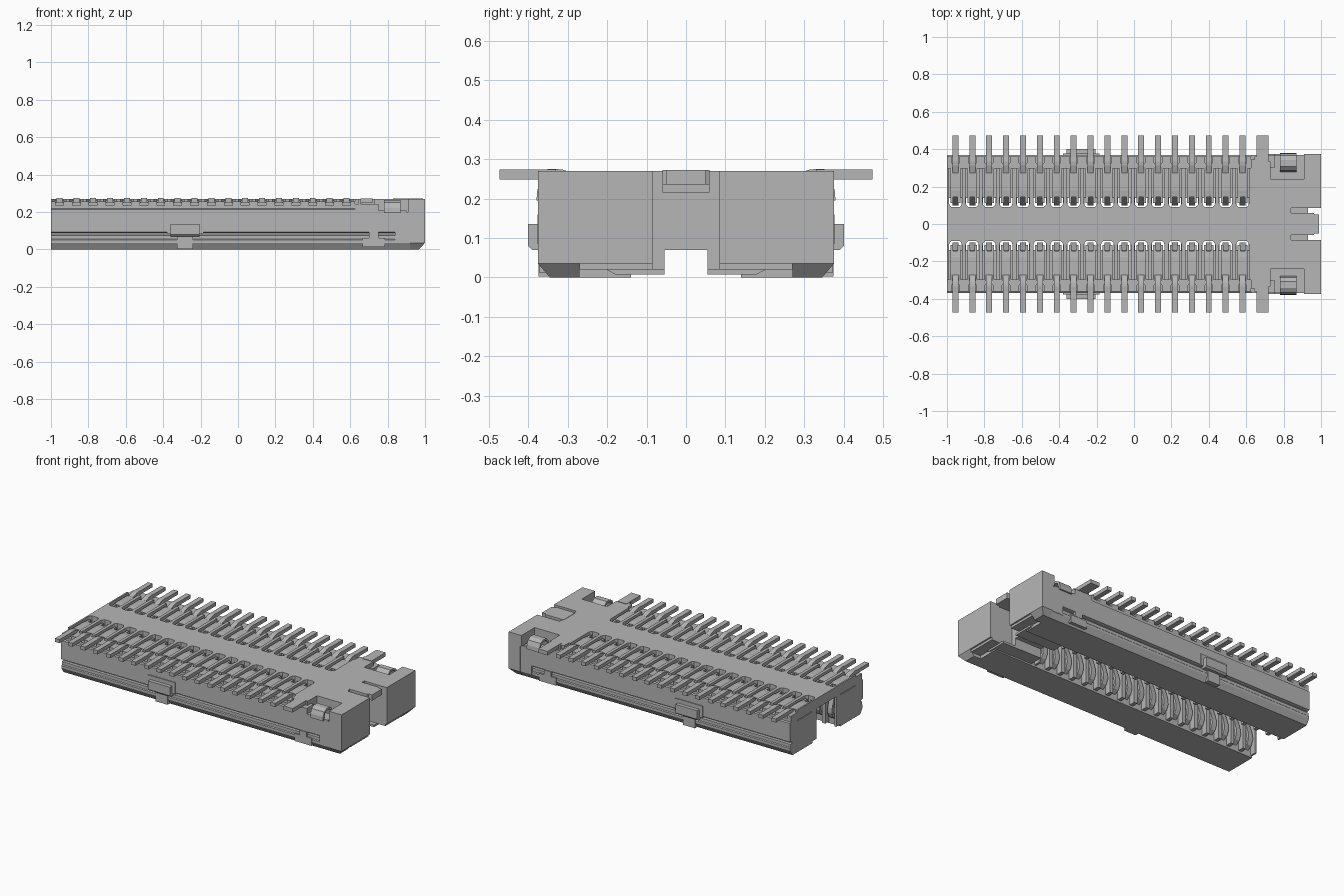
import bpy, bmesh

cube = bpy.data.objects.get("Cube")
if cube:
    bpy.data.objects.remove(cube, do_unlink=True)

GREY = (0.47, 0.47, 0.47, 1)
mat = bpy.data.materials.new("plain_grey")
mat.use_nodes = True
mat.diffuse_color = GREY
bsdf = mat.node_tree.nodes["Principled BSDF"]
bsdf.inputs["Base Color"].default_value = GREY
bsdf.inputs["Roughness"].default_value = 0.6

PITCH, PINS = 0.0903, 18
START = -1.0
PIN_X = START + PITCH / 2


def finish(name, bm, repeat, pair):
    bmesh.ops.recalc_face_normals(bm, faces=bm.faces)
    me = bpy.data.meshes.new(name)
    bm.to_mesh(me)
    bm.free()
    me.materials.append(mat)
    ob = bpy.data.objects.new(name, me)
    bpy.context.collection.objects.link(ob)
    if repeat:
        arr = ob.modifiers.new("row", 'ARRAY')
        arr.count = PINS
        arr.use_relative_offset = False
        arr.use_constant_offset = True
        arr.constant_offset_displace = (PITCH, 0, 0)
    if pair:
        mir = ob.modifiers.new("pair", 'MIRROR')
        mir.use_axis = (False, True, False)
        mir.use_mirror_merge = False
    return ob


def prism(name, pts, axis, a, b, repeat=False, pair=True):
    """Extrude an outline: (y, z) along x, or (x, y) along z."""
    bm = bmesh.new()

    def place(p, t):
        return (t, p[0], p[1]) if axis == 'x' else (p[0], p[1], t)
    low = [bm.verts.new(place(p, a)) for p in pts]
    high = [bm.verts.new(place(p, b)) for p in pts]
    bm.faces.new(low)
    bm.faces.new(high[::-1])
    n = len(pts)
    for i in range(n):
        j = (i + 1) % n
        bm.faces.new((low[i], low[j], high[j], high[i]))
    return finish(name, bm, repeat, pair)


def box(name, x0, x1, y0, y1, z0, z1, repeat=False, pair=True):
    return prism(name, [(x0, y0), (x1, y0), (x1, y1), (x0, y1)], 'z', z0, z1, repeat, pair)


def strip(path, t):
    """Thicken a (y, z) path into a closed ribbon outline."""
    left, right = [], []
    for i, (y, z) in enumerate(path):
        p, q = path[max(i - 1, 0)], path[min(i + 1, len(path) - 1)]
        dy, dz = q[0] - p[0], q[1] - p[1]
        k = t / 2 / (dy * dy + dz * dz) ** 0.5
        left.append((y - dz * k, z + dy * k))
        right.append((y + dz * k, z - dy * k))
    return left + right[::-1]


# Long side walls with bevelled foot and groove
wall = [(0.14, 0), (0.345, 0), (0.368, 0.035), (0.368, 0.05), (0.363, 0.055),
        (0.363, 0.075), (0.35, 0.078), (0.35, 0.088), (0.37, 0.092),
        (0.37, 0.213), (0.362, 0.218), (0.362, 0.235), (0.3, 0.235), (0.3, 0.2), (0.14, 0.2)]
prism("side_wall", wall, 'x', -1, 0.65)
prism("end_side_wall", [p for p in wall if p[1] < 0.2] + [(0.37, 0.2), (0.14, 0.2)],
      'x', 0.65, 0.92)

# Centre roof with a round-ended pocket for every contact
c = START
cell = [(0, 0), (0, 0.3), (0.01, 0.3), (0.01, 0.113), (0.014, 0.1), (0.024, 0.09),
        (PITCH - 0.024, 0.09), (PITCH - 0.014, 0.1), (PITCH - 0.01, 0.113),
        (PITCH - 0.01, 0.3), (PITCH, 0.3), (PITCH, 0)]
prism("pocket_roof", [(c + x, y) for x, y in cell], 'z', 0.205, 0.27, repeat=True)

# Teeth between leads and partitions in the channel
box("lead_tooth_a", c, c + 0.024, 0.298, 0.362, 0.2, 0.256, repeat=True)
box("lead_tooth_b", c + PITCH - 0.024, c + PITCH, 0.298, 0.362, 0.2, 0.256, repeat=True)
box("channel_rib_a", c, c + 0.012, 0.1, 0.145, 0.012, 0.21, repeat=True)
box("channel_rib_b", c + PITCH - 0.012, c + PITCH, 0.1, 0.145, 0.012, 0.21, repeat=True)

# Contacts: solder lead, wide body and curved spring finger
lead = strip([(0.473, 0.262), (0.36, 0.262), (0.335, 0.264), (0.315, 0.262),
              (0.285, 0.252), (0.25, 0.24)], 0.023)
prism("contact_lead", lead, 'x', PIN_X - 0.016, PIN_X + 0.016, repeat=True)
body = strip([(0.3, 0.24), (0.27, 0.25), (0.18, 0.25), (0.145, 0.246)], 0.022)
prism("contact_body", body, 'x', PIN_X - 0.026, PIN_X + 0.026, repeat=True)
box("contact_shoulder", PIN_X - 0.024, PIN_X + 0.024, 0.285, 0.325, 0.2, 0.25, repeat=True)
for side in (-1, 1):
    x = PIN_X + side * 0.019
    box("contact_prong", x - 0.007, x + 0.007, 0.112, 0.15, 0.236, 0.256, repeat=True)
finger = strip([(0.15, 0.235), (0.135, 0.2), (0.12, 0.16), (0.108, 0.12), (0.106, 0.09),
                (0.118, 0.062), (0.145, 0.045)], 0.016)
prism("contact_finger", finger, 'x', PIN_X - 0.016, PIN_X + 0.016, repeat=True)

# End plateau with side pocket and end notch
plateau = [(0.625, 0), (0.625, 0.345), (0.645, 0.345), (0.645, 0.362), (0.655, 0.362),
           (0.655, 0.335), (0.73, 0.335), (0.73, 0.24), (0.91, 0.24),
           (0.91, 0.375), (1, 0.375), (1, 0.085), (0.84, 0.085), (0.84, 0)]
prism("end_plateau", plateau, 'z', 0.2, 0.27)
box("plateau_shelf", 0.625, 0.75, 0.3, 0.37, 0.198, 0.243)

# End wall of the channel with the low slot
prism("channel_end", [(0, 0.07), (0.055, 0.07), (0.055, 0.01), (0.145, 0.01),
                      (0.145, 0.2), (0, 0.2)], 'x', 0.65, 0.84)

# End blocks: bevelled outer corner, raised inner part
box("end_block_upper", 0.84, 1, 0.085, 0.37, 0.035, 0.2)
box("end_block_skin", 0.92, 1, 0.3, 0.375, 0.035, 0.2)
box("end_block_inner_foot", 0.84, 0.99, 0.085, 0.27, 0.02, 0.036)
bm = bmesh.new()
rings = []
for xe, ye, z in ((0.968, 0.345, 0), (1, 0.375, 0.035)):
    rings.append([bm.verts.new((x, y, z)) for x, y in
                  ((0.92, 0.27), (xe, 0.27), (xe, ye), (0.92, ye))])
bm.faces.new(rings[0])
bm.faces.new(rings[1])
for i in range(4):
    j = (i + 1) % 4
    bm.faces.new((rings[0][i], rings[0][j], rings[1][j], rings[1][i]))
finish("end_block_foot", bm, False, True)
prism("foot_plate", [(0.055, 0.008), (0.18, 0.008), (0.205, 0.022), (0.055, 0.022)],
      'x', 0.8, 0.93)

# Bent retaining tongue in the end notch
prism("tongue", [(0.83, -0.06), (0.96, -0.06), (0.965, -0.05), (0.99, -0.05),
                 (0.99, 0.05), (0.965, 0.05), (0.96, 0.06), (0.83, 0.06)],
      'z', 0.235, 0.272, pair=False)
box("tongue_root", 0.83, 0.87, -0.06, 0.06, 0.215, 0.24, pair=False)

# Solder tails and curled clips of the end fitting
box("fitting_tail", 0.655, 0.72, 0.33, 0.473, 0.248, 0.273)
curl = strip([(0.285, 0.2), (0.292, 0.24), (0.31, 0.256), (0.34, 0.256),
              (0.36, 0.245), (0.37, 0.22), (0.372, 0.195)], 0.014)
clip = prism("curled_clip", curl, 'x', 0.78, 0.87)
box("clip_floor", 0.75, 0.9, 0.27, 0.37, 0.195, 0.207)

# Side latches
box("latch_frame", -0.38, -0.185, 0.355, 0.376, 0.085, 0.16)
prism("latch_head", [(0.36, 0.07), (0.39, 0.07), (0.4, 0.08), (0.4, 0.135), (0.36, 0.135)],
      'x', -0.36, -0.205)
box("latch_tab", -0.325, -0.24, 0.335, 0.374, 0.003, 0.09)
box("end_latch_frame", 0.665, 0.785, 0.335, 0.373, 0.012, 0.06)
box("end_latch_tab", 0.7, 0.75, 0.355, 0.375, 0.06, 0.092)
